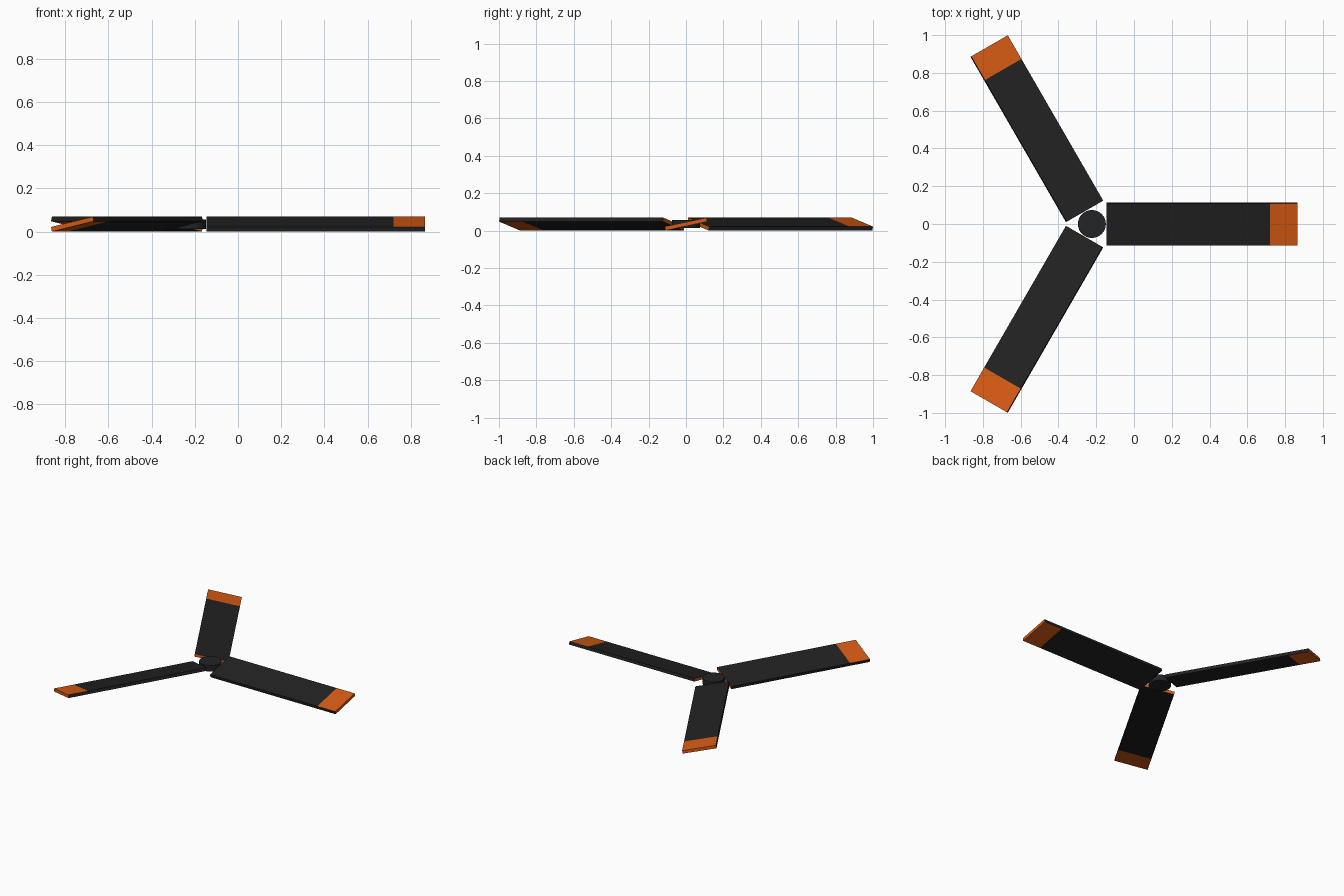
import bpy, bmesh, math
from mathutils import Matrix, Vector

if "Cube" in bpy.data.objects:
    bpy.data.objects.remove(bpy.data.objects["Cube"])

HUB = Vector((-0.223, 0, 0.0345))   # rotor centre
R0, R_TIP, R1 = 0.077, 0.943, 1.088  # blade root, tip band start, blade end
WIDTH, THICK = 0.2284, 0.0216
PITCH = math.radians(12)


def material(name, rgb):
    m = bpy.data.materials.new(name)
    m.diffuse_color = (*rgb, 1)
    m.use_nodes = True
    m.node_tree.nodes["Principled BSDF"].inputs["Base Color"].default_value = m.diffuse_color
    return m


black = material("blade black", (0.016, 0.016, 0.016))
orange = material("tip orange", (0.68, 0.105, 0.007))
charcoal = material("hub charcoal", (0.016, 0.017, 0.020))


def finish(bm, name, mats):
    me = bpy.data.meshes.new(name)
    bm.to_mesh(me)
    bm.free()
    for m in mats:
        me.materials.append(m)
    ob = bpy.data.objects.new(name, me)
    bpy.context.collection.objects.link(ob)
    return ob


# pitched blades with orange tip bands and orange end faces
for i in range(3):
    bm = bmesh.new()
    bmesh.ops.create_cube(bm, size=1)
    bmesh.ops.scale(bm, vec=(R1 - R0, WIDTH, THICK), verts=bm.verts)
    bmesh.ops.translate(bm, vec=((R0 + R1) / 2, 0, 0), verts=bm.verts)
    bmesh.ops.bisect_plane(bm, geom=bm.verts[:] + bm.edges[:] + bm.faces[:],
                           plane_co=(R_TIP, 0, 0), plane_no=(1, 0, 0))
    bm.normal_update()
    for f in bm.faces:
        end = abs(f.normal.x) > 0.9
        band = abs(f.normal.z) > 0.9 and f.calc_center_median().x > R_TIP
        f.material_index = 1 if end or band else 0
    ob = finish(bm, f"blade_{i + 1}", [black, orange])
    ob.matrix_world = (Matrix.Translation(HUB)
                       @ Matrix.Rotation(i * math.tau / 3, 4, 'Z')
                       @ Matrix.Rotation(PITCH, 4, 'X'))

# round hub disc
bm = bmesh.new()
bmesh.ops.create_cone(bm, cap_ends=True, segments=32, radius1=0.074,
                      radius2=0.074, depth=0.043)
hub = finish(bm, "hub", [charcoal])
hub.location = HUB
bpy.context.view_layer.objects.active = hub
hub.select_set(True)
bpy.ops.object.shade_smooth_by_angle(angle=math.radians(35))
